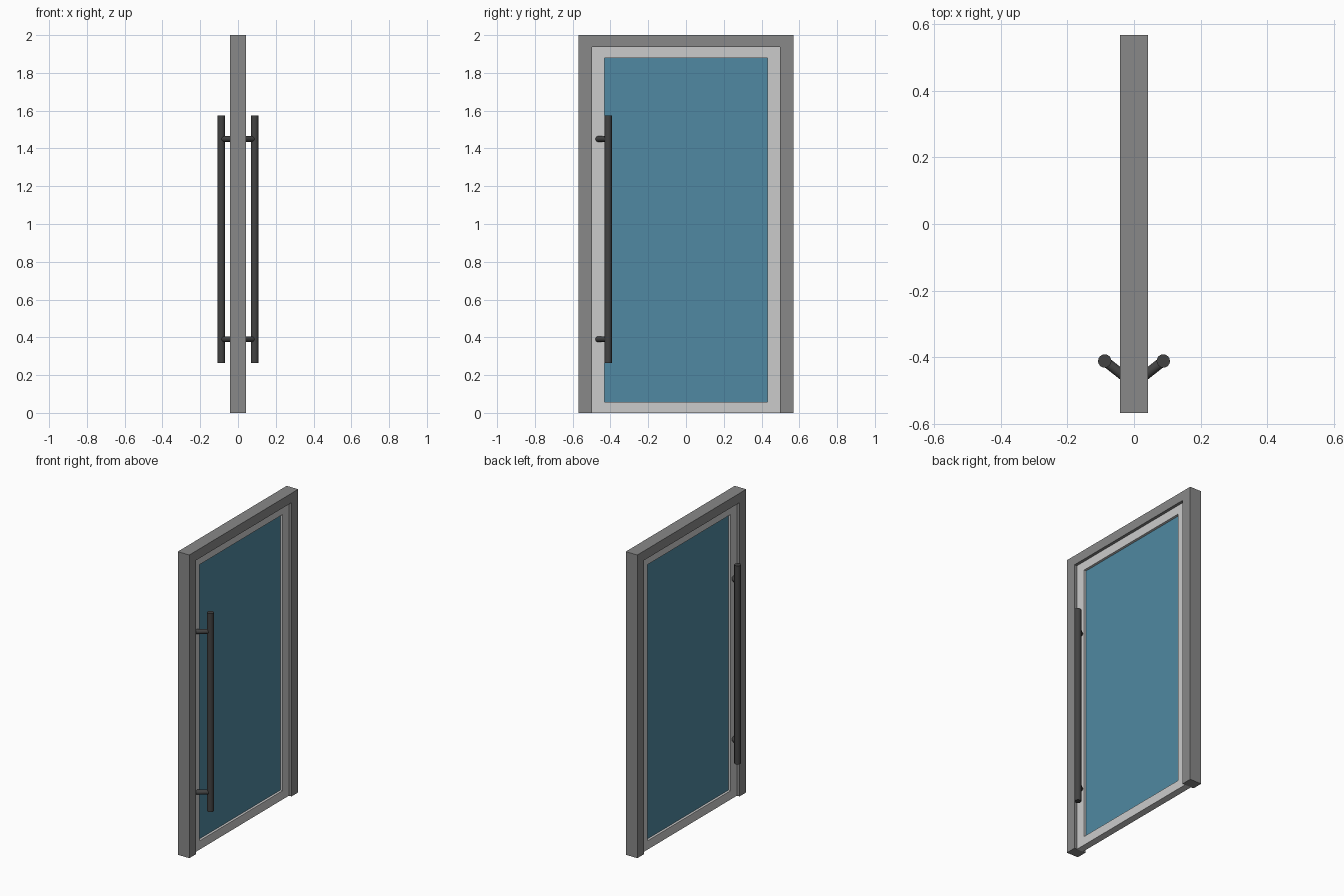
import bpy, bmesh, math
from mathutils import Vector

if "Cube" in bpy.data.objects:
    bpy.data.objects.remove(bpy.data.objects["Cube"])


def material(name, rgb):
    m = bpy.data.materials.new(name)
    m.diffuse_color = (*rgb, 1)
    m.use_nodes = True
    m.node_tree.nodes["Principled BSDF"].inputs["Base Color"].default_value = m.diffuse_color
    return m


frame_grey = material("frame_grey", (0.25, 0.25, 0.25))
glass_blue = material("glass_blue", (0.08, 0.25, 0.36))
handle_dark = material("handle_dark", (0.055, 0.055, 0.055))


def finish(name, bm, mat):
    bmesh.ops.recalc_face_normals(bm, faces=bm.faces[:])
    me = bpy.data.meshes.new(name)
    bm.to_mesh(me)
    bm.free()
    ob = bpy.data.objects.new(name, me)
    bpy.context.collection.objects.link(ob)
    if mat:
        me.materials.append(mat)
    return ob


def border(name, outer, inner, half, closed, mat=None):
    """Band between two (y, z) outlines, with thickness 2 * half along x."""
    bm = bmesh.new()
    o = [bm.verts.new((-half, y, z)) for y, z in outer]
    i = [bm.verts.new((-half, y, z)) for y, z in inner]
    n = len(o)
    for k in range(n if closed else n - 1):
        j = (k + 1) % n
        bm.faces.new((o[k], o[j], i[j], i[k]))
    ext = bmesh.ops.extrude_face_region(bm, geom=bm.faces[:], use_keep_orig=True)
    moved = [g for g in ext["geom"] if isinstance(g, bmesh.types.BMVert)]
    bmesh.ops.translate(bm, verts=moved, vec=(2 * half, 0, 0))
    return finish(name, bm, mat)


def outline(y, z0, z1):
    return [(-y, z0), (-y, z1), (y, z1), (y, z0)]


def rod(name, a, b, r, mat):
    a, b = Vector(a), Vector(b)
    bpy.ops.mesh.primitive_cylinder_add(vertices=24, radius=r, depth=(b - a).length,
                                        location=(a + b) / 2)
    ob = bpy.context.object
    ob.name = name
    ob.rotation_euler = (b - a).to_track_quat('Z', 'Y').to_euler()
    ob.data.materials.append(mat)
    bpy.ops.object.shade_smooth_by_angle(angle=math.radians(40))


# Fixed frame, open at the floor
border("door_frame", outline(0.568, 0, 2), outline(0.498, 0, 1.938), 0.042, False, frame_grey)

# Door leaf with its glass opening
border("door_leaf", outline(0.498, 0, 1.938), outline(0.432, 0.058, 1.88), 0.023, True)

# Glass pane
bm = bmesh.new()
bmesh.ops.create_cube(bm, size=1)
bmesh.ops.scale(bm, verts=bm.verts[:], vec=(0.014, 0.864, 1.822))
bmesh.ops.translate(bm, verts=bm.verts[:], vec=(0, 0, 0.969))
finish("glass_pane", bm, glass_blue)

# Pull bars on both sides with angled standoffs
for s, side in ((-1, "left"), (1, "right")):
    rod(f"{side}_pull_bar", (s * 0.088, -0.412, 0.265), (s * 0.088, -0.412, 1.575), 0.02, handle_dark)
    for z, level in ((0.39, "lower"), (1.45, "upper")):
        rod(f"{side}_{level}_standoff", (s * 0.088, -0.412, z), (s * 0.018, -0.467, z),
            0.015, handle_dark)
